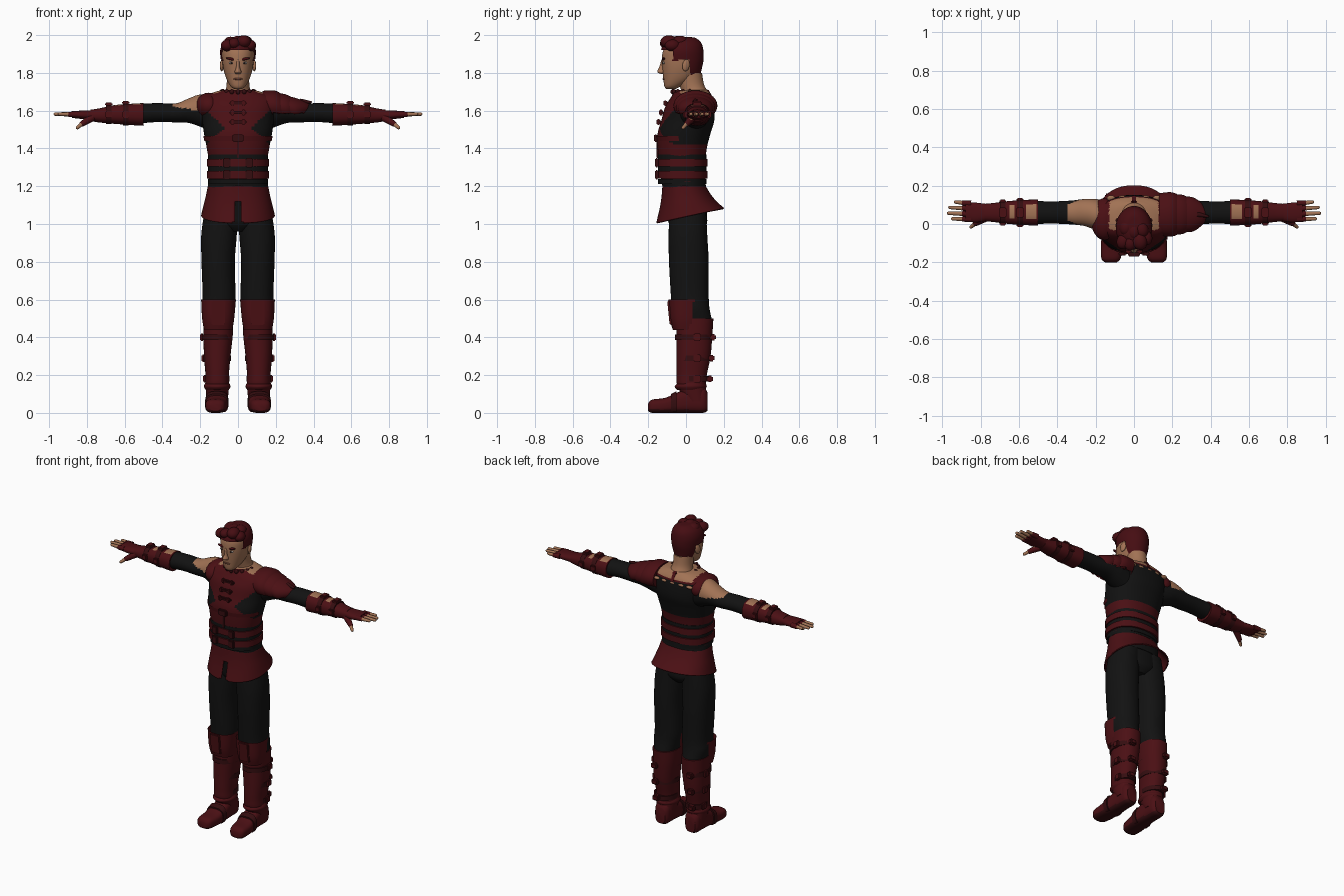
import bpy, bmesh, math
from mathutils import Vector, Euler

if "Cube" in bpy.data.objects:
    bpy.data.objects.remove(bpy.data.objects["Cube"])


def material(name, *rgb):
    m = bpy.data.materials.new(name)
    m.use_nodes = True
    m.diffuse_color = (*rgb, 1)
    m.node_tree.nodes["Principled BSDF"].inputs["Base Color"].default_value = (*rgb, 1)
    return m


RED = material("dark red leather", .07, .005, .007)
STRAP = material("deep red strap", .035, .004, .005)
BLACK = material("black cloth", .006, .006, .006)
SKIN = material("tan skin", .36, .17, .09)
HAIR = material("dark red hair", .06, .004, .006)
LIP = material("rosy lip", .22, .08, .05)
EYE = material("eye white", .4, .36, .32)
PUPIL = material("pupil brown", .02, .01, .008)


def finish(name, bm, mats):
    bmesh.ops.recalc_face_normals(bm, faces=bm.faces)
    mesh = bpy.data.meshes.new(name)
    bm.to_mesh(mesh)
    bm.free()
    for m in mats:
        mesh.materials.append(m)
    ob = bpy.data.objects.new(name, mesh)
    bpy.context.collection.objects.link(ob)
    return ob


def smooth_rings(rings, steps):
    """Catmull-Rom interpolation between cross-sections."""
    out = []
    for i in range(len(rings) - 1):
        p, a, b, n = rings[max(i - 1, 0)], rings[i], rings[i + 1], rings[min(i + 2, len(rings) - 1)]
        for s in range(steps):
            t = s / steps
            out.append([y + t * (z - x) / 2 + t * t * (x - 2.5 * y + 2 * z - w / 2)
                        + t ** 3 * (1.5 * (y - z) + (w - x) / 2)
                        for x, y, z, w in zip(p, a, b, n)])
    return out + [rings[-1]]


def loft(name, axis, rings, *mats, rule=None, seg=40, power=1, side=1, steps=5, shape=None, caps=True):
    """Rings are (position, centre a, centre b, radius a, radius b) along the axis."""
    bm = bmesh.new()
    loops = []
    for t, ca, cb, ra, rb in smooth_rings(rings, steps):
        loop = []
        for k in range(seg):
            ang = math.tau * k / seg
            c, s = math.cos(ang), math.sin(ang)
            a = ca + ra * math.copysign(abs(c) ** power, c)
            b = cb + rb * math.copysign(abs(s) ** power, s)
            co = Vector({"X": (t, a, b), "Y": (a, t, b), "Z": (a, b, t)}[axis])
            if shape:
                co = Vector(shape(*co))
            co.x *= side
            loop.append(bm.verts.new(co))
        loops.append(loop)
    for lo, hi in zip(loops, loops[1:]):
        for k in range(seg):
            j = (k + 1) % seg
            bm.faces.new((lo[k], lo[j], hi[j], hi[k]))
    if caps:
        bm.faces.new(loops[0])
        bm.faces.new(loops[-1])
    if rule:
        drop = []
        for f in bm.faces:
            i = rule(*f.calc_center_median())
            if i < 0:
                drop.append(f)
            else:
                f.material_index = i
        bmesh.ops.delete(bm, geom=drop, context="FACES")
    return finish(name, bm, mats)


def ball(name, loc, scale, mat, rot=(0, 0, 0)):
    bm = bmesh.new()
    bmesh.ops.create_uvsphere(bm, u_segments=24, v_segments=14, radius=1)
    bmesh.ops.scale(bm, vec=scale, verts=bm.verts)
    ob = finish(name, bm, [mat])
    ob.location, ob.rotation_euler = loc, rot
    return ob


def box(name, loc, size, mat, rot=(0, 0, 0)):
    bm = bmesh.new()
    bmesh.ops.create_cube(bm, size=1)
    bmesh.ops.scale(bm, vec=size, verts=bm.verts)
    bmesh.ops.bevel(bm, geom=bm.edges[:], offset=min(size) * .25, segments=2, affect="EDGES")
    ob = finish(name, bm, [mat])
    ob.location, ob.rotation_euler = loc, rot
    return ob


def limb(name, start, end, r0, r1, mat):
    """Rounded tapered stick between two points."""
    a, b = Vector(start), Vector(end)
    bm = bmesh.new()
    bmesh.ops.create_cone(bm, cap_ends=True, segments=14, radius1=r0, radius2=r1, depth=(b - a).length)
    tip = bmesh.ops.create_uvsphere(bm, u_segments=14, v_segments=8, radius=r1)["verts"]
    bmesh.ops.translate(bm, vec=(0, 0, (b - a).length / 2), verts=tip)
    ob = finish(name, bm, [mat])
    ob.location = (a + b) / 2
    ob.rotation_euler = (b - a).to_track_quat("Z", "Y").to_euler()


# Torso: vest in front, black sides and upper back, open neckline
def torso_rule(x, y, z):
    if z > 1.67 and y > -.03 and abs(x) < .13:
        return 2
    if z < 1.23:
        return 1
    if y < .03:
        return int(1.4 < z < 1.6 and abs(x) > .07 + abs(z - 1.51) * 1.1)
    return int(1.42 < z < 1.66)


loft("torso", "Z", [(1.1, 0, 0, .16, .11), (1.2, 0, -.01, .16, .115), (1.3, 0, -.02, .15, .12),
                    (1.4, 0, -.02, .165, .13), (1.48, 0, -.01, .18, .14), (1.55, 0, .01, .19, .14),
                    (1.62, 0, .02, .2, .13), (1.67, 0, .03, .19, .11), (1.7, 0, .03, .12, .09),
                    (1.71, 0, .03, .08, .08)], RED, BLACK, SKIN, rule=torso_rule, seg=72, power=.88, steps=8)
for z in (1.26, 1.325):
    loft("waist_belt", "Z", [(z - .02, 0, -.02, .165, .135), (z + .02, 0, -.02, .165, .135)], RED, steps=1, power=.85)
    for x in (-.06, .06):
        box("belt_buckle", (x, -.155, z), (.04, .02, .05), STRAP)
for z in (1.225, 1.293, 1.355):
    loft("belt_gap", "Z", [(z - .012, 0, -.02, .158, .128), (z + .012, 0, -.02, .158, .128)], BLACK, steps=1, power=.85)
loft("rib_strap", "Z", [(1.44, 0, -.01, .18, .143), (1.465, 0, -.01, .185, .147)], RED, STRAP, steps=1, power=.88,
     rule=lambda x, y, z: 0 if y < -.03 else -1, caps=False)
box("rib_buckle", (0, -.16, 1.455), (.06, .02, .04), STRAP)
for z, y in ((1.64, -.105), (1.59, -.127), (1.54, -.141)):
    box("chest_clasp", (0, y, z), (.09, .02, .016), STRAP)
    for x in (-.03, .03):
        box("clasp_buckle", (x, y - .005, z), (.02, .02, .03), RED)
box("chest_seam", (0, -.146, 1.4), (.01, .02, .1), STRAP)
for x in (-.12, -.06, 0, .06, .12):
    ball("back_opening", (x, .135, 1.645), (.022, .015, .01), SKIN, (.3, 0, 0))

# Neck and collar
loft("neck", "Z", [(1.66, 0, .05, .1, .08), (1.7, 0, .045, .07, .07), (1.74, 0, .03, .06, .065),
                   (1.8, 0, .02, .06, .065)], SKIN)
loft("collar", "Z", [(1.67, 0, .03, .11, .11), (1.69, 0, .02, .09, .09), (1.71, 0, .02, .085, .085)], RED,
     rule=lambda x, y, z: 0 if y < .05 else -1, caps=False)
for k in range(9):
    ang = math.pi + math.pi * k / 8
    ball("collar_stud", (.085 * math.cos(ang), .02 + .09 * math.sin(ang), 1.7), (.012, .012, .014), STRAP)
box("neck_tab", (0, .125, 1.68), (.03, .02, .07), RED, (.5, 0, 0))

# Head and face
loft("head", "Z", [(1.715, 0, -.08, .02, .025), (1.73, 0, -.07, .04, .045), (1.77, 0, -.04, .062, .08),
                   (1.82, 0, -.025, .077, .1), (1.87, 0, -.02, .083, .108), (1.92, 0, -.02, .082, .1),
                   (1.96, 0, -.01, .06, .08), (1.98, 0, 0, .02, .03)], SKIN, power=.92)
loft("nose", "Z", [(1.795, 0, -.125, .012, .008), (1.805, 0, -.127, .018, .025), (1.83, 0, -.122, .01, .02),
                   (1.87, 0, -.12, .008, .01)], SKIN, seg=16)
ball("mouth", (0, -.116, 1.768), (.024, .008, .006), LIP)
for s in (-1, 1):
    ball("eye", (s * .034, -.117, 1.853), (.015, .007, .007), EYE)
    ball("pupil", (s * .034, -.122, 1.853), (.006, .004, .006), PUPIL)
    ball("eyebrow", (s * .038, -.119, 1.874), (.027, .009, .007), HAIR, (0, -s * .2, 0))
    ball("ear", (s * .085, .0, 1.84), (.01, .02, .032), SKIN, (-.2, 0, s * .3))


# Hair: a cap with a hairline, and swept locks on top
def hairline(x, y, z):
    low = 1.92 if y < -.07 else 1.86 if y < -.035 else 1.87 if y < .02 else 1.79
    return 0 if z > low else -1


loft("hair", "Z", [(1.78, 0, .0, .06, .075), (1.82, 0, -.01, .08, .093), (1.87, 0, -.017, .091, .11),
                   (1.92, 0, -.02, .094, .112), (1.96, 0, -.015, .078, .095), (1.985, 0, -.01, .045, .06),
                   (1.99, 0, 0, .01, .01)], HAIR, rule=hairline, seg=56, steps=7)
for x, y, z, r in ((-.055, -.09, 1.945, .035), (-.02, -.1, 1.955, .032), (.03, -.09, 1.965, .038),
                   (.06, -.07, 1.945, .035), (0, -.04, 1.965, .035), (.04, -.03, 1.965, .035), (-.04, -.02, 1.96, .035)):
    ball("hair_lock", (x, y, z), (r, r * 1.2, r * .9), HAIR, (0, 0, x * 6))

# Flared coat skirt, lower in front, with a front slit
skirt = loft("coat_skirt", "Z", [(1.2, 0, -.01, .16, .115), (1.15, 0, 0, .17, .13), (1.1, 0, .01, .182, .15),
                                 (1.04, 0, .022, .195, .18)], RED, seg=96, steps=8, power=.9, caps=False,
             shape=lambda x, y, z: (x, y, z + .22 * y * (1.2 - z) / .16),
             rule=lambda x, y, z: -1 if y < 0 and abs(x) < (1.17 - z) * .15 else 0)
skirt.modifiers.new("thickness", "SOLIDIFY").thickness = .008
loft("hips", "Z", [(.96, 0, .01, .06, .07), (1.0, 0, .01, .14, .1), (1.06, 0, .005, .165, .105),
                   (1.19, 0, -.01, .157, .11)], BLACK)

# Legs and boots
for s in (-1, 1):
    loft("trouser_leg", "Z", [(.48, .105, .04, .07, .1), (.55, .105, .025, .085, .1), (.62, .1, .02, .087, .1),
                              (.8, .105, .015, .088, .105), (.95, .1, .01, .094, .102), (1.1, .085, .01, .085, .095)],
         BLACK, side=s, power=.9)
    loft("boot_shaft", "Z", [(.06, .11, .055, .055, .055), (.14, .11, .03, .062, .075), (.2, .11, .03, .062, .08),
                             (.3, .11, .04, .07, .09), (.42, .105, .045, .078, .095), (.5, .105, .045, .078, .1)],
         RED, side=s, power=.9)
    loft("knee_guard", "Z", [(.44, .105, .0, .075, .07), (.5, .105, .0, .085, .085), (.6, .103, .0, .092, .092)],
         RED, side=s, power=.8, caps=False, rule=lambda x, y, z: 0 if y < .02 + (z - .44) * .15 else -1)
    box("knee_ridge", (s * .105, -.083, .53), (.07, .02, .13), RED, (.1, 0, 0))
    for z, r in ((.18, .064), (.29, .072), (.4, .08)):
        loft("boot_strap", "Z", [(z - .015, .11, .04, r, r + .018), (z + .015, .11, .04, r, r + .018)],
             STRAP, side=s, steps=1)
        box("boot_buckle", (s * .13, .045 + r + .018, z), (.045, .03, .035), RED)
        box("side_buckle", (s * (.11 + r), .06, z), (.02, .04, .04), RED)
    loft("ankle_cuff", "Z", [(.12, .11, .025, .06, .07), (.14, .11, .025, .07, .085), (.16, .11, .03, .062, .07)],
         RED, side=s)
    loft("boot_foot", "Y", [(-.2, .12, .03, .03, .02), (-.18, .12, .035, .05, .035), (-.11, .115, .04, .058, .04),
                            (-.04, .11, .055, .055, .055), (.03, .11, .07, .052, .07), (.09, .11, .07, .05, .07),
                            (.113, .11, .06, .035, .05)], RED, STRAP, side=s, power=.7,
         shape=lambda x, y, z: (x, y, max(z, 0)), rule=lambda x, y, z: int(z < .018))
    loft("instep_strap", "Y", [(-.08, .113, .048, .062, .052), (-.05, .112, .055, .062, .06)], STRAP,
         side=s, power=.7, steps=1, shape=lambda x, y, z: (x, y, max(z, .005)))


# Arms, bracers, gloves and fingers
def sleeve_rule(x, y, z):
    return int(-.34 < x < -.18 and z > 1.6 + (abs(x) - .2) * .15)


def bracer_rule(x, y, z):
    return int(z > 1.6 and .03 < y < .1 and (.51 < abs(x) < .57 or .62 < abs(x) < .655))


for s in (-1, 1):
    loft("sleeve", "X", [(.13, .04, 1.58, .08, .09), (.2, .05, 1.6, .08, .085), (.26, .06, 1.6, .07, .065),
                         (.33, .06, 1.588, .062, .05), (.42, .06, 1.59, .058, .05), (.52, .06, 1.585, .06, .052)],
         BLACK, SKIN, side=s, rule=sleeve_rule)
    loft("bracer", "X", [(.5, .06, 1.58, .068, .06), (.54, .06, 1.58, .067, .058), (.65, .06, 1.58, .06, .05),
                         (.73, .06, 1.575, .05, .038), (.78, .06, 1.575, .045, .03)], RED, SKIN, side=s,
         rule=bracer_rule, power=.85, steps=8)
    for x, r in ((.595, .066), (.685, .058)):
        loft("bracer_strap", "X", [(x - .015, .06, 1.58, r, r - .008), (x + .015, .06, 1.58, r, r - .008)],
             STRAP, side=s, steps=1, power=.85)
        box("bracer_buckle", (s * x, .06, 1.576 + r), (.04, .05, .02), RED)
        for y in (-1, 1):
            box("bracer_clasp", (s * x, .06 + y * r, 1.58), (.035, .02, .035), RED)
    loft("glove", "X", [(.74, .06, 1.575, .042, .032), (.78, .06, 1.576, .046, .026), (.83, .06, 1.578, .052, .022),
                        (.88, .065, 1.58, .048, .018)], RED, side=s, power=.85)
    for y, tip in ((.025, .945), (.052, .967), (.08, .96), (.106, .93)):
        limb("finger", (s * .86, y, 1.58), (s * tip, y * 1.08, 1.582), .013, .009, SKIN)
        limb("finger_sleeve", (s * .85, y, 1.58), (s * .89, y * 1.03, 1.58), .016, .014, RED)
    limb("thumb", (s * .79, .03, 1.56), (s * .85, -.015, 1.51), .015, .009, SKIN)
    limb("thumb_sleeve", (s * .77, .035, 1.565), (s * .825, .004, 1.53), .022, .015, RED)

# Layered pad on the left shoulder, plain vest cap on the right
for k in range(3):
    loft("shoulder_plate", "X", [(.13 + .05 * k, .05, 1.63, .11 - .01 * k, .075 - .01 * k),
                                 (.2 + .05 * k, .05, 1.625 - .008 * k, .115 - .012 * k, .08 - .01 * k),
                                 (.25 + .05 * k, .05, 1.61, .085 - .012 * k, .06 - .01 * k),
                                 (.285 + .05 * k, .05, 1.61, .02, .02)], RED,
         rule=lambda x, y, z: 0 if z > 1.585 else -1)
ball("vest_cap", (-.155, .025, 1.625), (.07, .11, .07), RED, (0, .2, 0))
limb("pad_spike", (.33, .05, 1.65), (.385, .04, 1.645), .014, .006, STRAP)

# Shade smooth, keeping hard edges
for ob in bpy.context.collection.objects:
    ob.select_set(ob.type == "MESH")
    if ob.type == "MESH":
        bpy.context.view_layer.objects.active = ob
bpy.ops.object.shade_smooth_by_angle(angle=math.radians(40))
